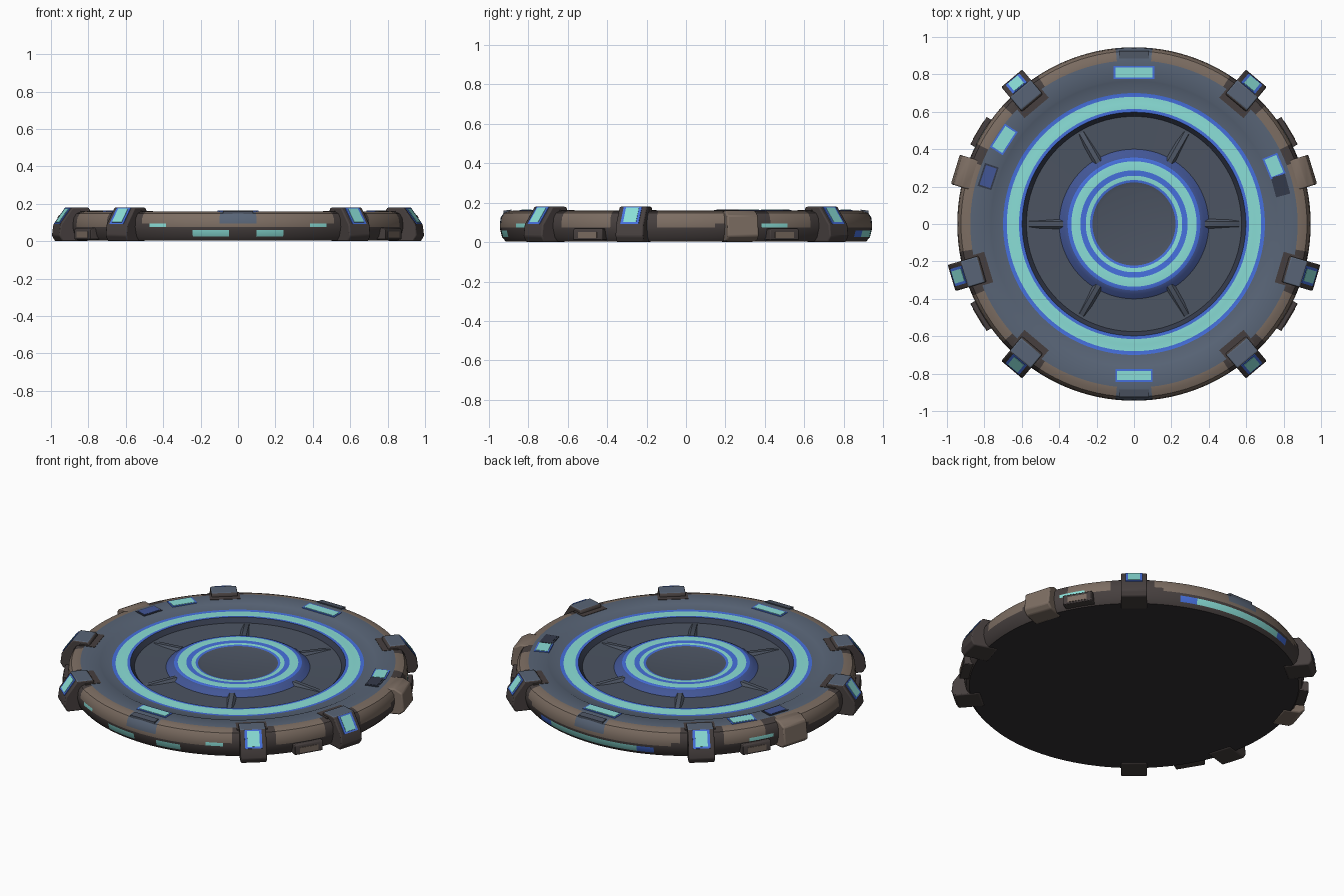
import bpy, bmesh, math
from mathutils import Matrix, Vector

if "Cube" in bpy.data.objects:
    bpy.data.objects.remove(bpy.data.objects["Cube"])


def lin(c):
    c /= 255
    return c / 12.92 if c <= 0.04045 else ((c + 0.055) / 1.055) ** 2.4


MATS = {}
for name, rgb in {"slate": (88, 100, 118), "dark slate": (76, 84, 98), "glow cyan": (138, 222, 215),
                  "glow blue": (70, 112, 222), "deep blue": (66, 86, 150), "tan": (124, 109, 98),
                  "dark brown": (70, 63, 62), "underside": (50, 47, 50), "groove": (52, 58, 74)}.items():
    m = bpy.data.materials.new(name)
    m.diffuse_color = (*[lin(v) for v in rgb], 1)
    m.use_nodes = True
    m.node_tree.nodes["Principled BSDF"].inputs["Base Color"].default_value = m.diffuse_color
    MATS[name] = m
NAMES = list(MATS)


def finish(name, bm, rule, bevel=0, angle=35):
    """Colour faces by a rule (name of face) and make the object."""
    bmesh.ops.recalc_face_normals(bm, faces=bm.faces)
    bm.normal_update()
    for f in bm.faces:
        f.material_index = NAMES.index(rule if isinstance(rule, str) else rule(f))
    me = bpy.data.meshes.new(name)
    bm.to_mesh(me)
    bm.free()
    for m in MATS.values():
        me.materials.append(m)
    ob = bpy.data.objects.new(name, me)
    bpy.context.collection.objects.link(ob)
    if bevel:
        b = ob.modifiers.new("bevel", "BEVEL")
        b.width, b.segments = bevel, 2
    bpy.ops.object.select_all(action='DESELECT')
    ob.select_set(True)
    bpy.context.view_layer.objects.active = ob
    bpy.ops.object.shade_smooth_by_angle(angle=math.radians(angle))
    return ob


def prism(profile, half, deg):
    """Extrude an (r, z) profile sideways and turn it to an angle round the disc."""
    bm = bmesh.new()
    a, b = [[bm.verts.new((r, s * half, z)) for r, z in profile] for s in (-1, 1)]
    bm.faces.new(a)
    bm.faces.new(b[::-1])
    n = len(a)
    for i in range(n):
        bm.faces.new((a[i], a[(i + 1) % n], b[(i + 1) % n], b[i]))
    bmesh.ops.rotate(bm, verts=bm.verts, matrix=Matrix.Rotation(math.radians(deg), 3, 'Z'))
    return bm


CLAMPS = [50, 130, 196.5, 230, 310, 343.5]
TAN_CLAMPS = [17, 163]


def near(a, targets, w):
    return any(abs((a - t + 180) % 360 - 180) < w for t in targets)


def rim(a):
    if near(a, [90, 270], 5):
        return "slate"
    if near(a, CLAMPS, 7) or near(a, [24, 156], 4):
        return "dark brown"
    return "tan"


def low_lights(a):
    if near(a, [261, 281], 5):
        return "glow cyan"
    if near(a, [90], 19):
        return "glow cyan"
    if near(a, [90], 23):
        return "glow blue"
    return "dark brown"


def mid_lights(a):
    if near(a, [297, 243, 29, 151], 4):
        return "glow cyan"
    return "dark brown" if near(a, CLAMPS + TAN_CLAMPS, 9) else "tan"


# Disc: lathe profile (r, z, colour of the band leading to the next point)
PROFILE = [
    (0.915, 0.004, "dark brown"), (0.933, 0.025, low_lights), (0.942, 0.06, "dark brown"),
    (0.945, 0.075, mid_lights), (0.944, 0.095, rim), (0.940, 0.125, rim), (0.925, 0.148, rim),
    (0.90, 0.157, rim), (0.875, 0.16, "slate"), (0.775, 0.16, "slate"), (0.765, 0.155, "slate"),
    (0.70, 0.148, "glow blue"), (0.68, 0.146, "glow cyan"), (0.645, 0.15, "glow cyan"),
    (0.615, 0.15, "glow blue"), (0.598, 0.15, "groove"), (0.575, 0.125, "dark slate"),
    (0.40, 0.122, "deep blue"), (0.375, 0.14, "deep blue"), (0.355, 0.15, "glow blue"),
    (0.335, 0.152, "glow cyan"), (0.287, 0.152, "glow blue"), (0.258, 0.15, "glow cyan"),
    (0.235, 0.15, "glow blue"), (0.222, 0.147, "dark slate"), (0.20, 0.142, "dark slate")]
N = 120
bm = bmesh.new()
rings = [[bm.verts.new((r * math.cos(2 * math.pi * k / N), r * math.sin(2 * math.pi * k / N), z))
          for k in range(N)] for r, z, _ in PROFILE]
band = {}
for i in range(len(rings) - 1):
    for k in range(N):
        j = (k + 1) % N
        f = bm.faces.new((rings[i][k], rings[i][j], rings[i + 1][j], rings[i + 1][k]))
        c = PROFILE[i][2]
        band[f] = c if isinstance(c, str) else c((k + 0.5) * 360 / N)
band[bm.faces.new(rings[-1])] = "dark slate"
band[bm.faces.new(rings[0][::-1])] = "underside"
finish("platform_disc", bm, lambda f: band[f], angle=30)

# Radial ribs across the recessed floor
for i in range(6):
    bm = prism([(0.38, 0.11), (0.38, 0.14), (0.56, 0.127), (0.585, 0.11)], 0.035, i * 60)
    d = Vector((math.cos(math.radians(i * 60)), math.sin(math.radians(i * 60)), 0))
    side = Vector((-d.y, d.x, 0))
    for v in bm.verts:
        if v.co.z > 0.12:
            v.co -= side * v.co.dot(side) * 0.65
    finish("floor_rib", bm, "dark slate")

# Edge clamps with a glowing panel on the sloping face
for a in CLAMPS:
    bm = prism([(0.845, 0.02), (0.845, 0.17), (0.855, 0.18), (0.945, 0.18), (1.01, 0.09),
                (1.018, 0.03), (1.0, 0.0), (0.86, 0.0)], 0.073, a)
    finish("edge_clamp", bm, lambda f: "slate" if f.normal.z > 0.9 else "dark brown", 0.008)
    p, q = Vector((0.945, 0.18)), Vector((1.01, 0.09))
    n = Vector((0.09, 0.065)).normalized()
    for label, half, t0, t1, h, col in (("panel_border", 0.048, 0.03, 0.99, 0.004, "glow blue"),
                                        ("panel_light", 0.034, 0.1, 0.9, 0.006, "glow cyan")):
        u, v = p.lerp(q, t0), p.lerp(q, t1)
        finish("clamp_" + label, prism([u - n * 0.002, u + n * h, v + n * h, v - n * 0.002], half, a), col)
    # worn plate under the clamp
    finish("clamp_base_plate", prism([(0.81, 0.157), (0.81, 0.162), (0.90, 0.162), (0.90, 0.15)], 0.085, a),
           "dark brown")

# Plain tan clamps
for a in TAN_CLAMPS:
    bm = prism([(0.87, 0.0), (0.87, 0.155), (0.94, 0.16), (0.985, 0.135), (1.0, 0.03), (0.97, 0.005)], 0.082, a)
    finish("tan_clamp", bm, "tan", 0.008)

# Low side brackets with an inset window
for a in (31, 149, 211, 329):
    bm = prism([(0.90, 0.01), (0.90, 0.07), (0.965, 0.07), (0.97, 0.06), (0.97, 0.01)], 0.085, a)
    finish("side_bracket", bm, "dark brown", 0.004)
    bm = prism([(0.96, 0.02), (0.96, 0.052), (0.973, 0.052), (0.973, 0.02)], 0.055, a)
    finish("bracket_window", bm, "tan")

# Lights and slots let into the top ring: angle, radius, half length, half width, colour
for a, r, hl, hw, col in ((90, 0.81, 0.10, 0.027, "glow cyan"), (270, 0.81, 0.09, 0.025, "glow cyan"),
                          (147, 0.83, 0.065, 0.032, "glow cyan"), (22.5, 0.81, 0.05, 0.034, "glow cyan"),
                          (162, 0.82, 0.055, 0.03, "deep blue"), (15, 0.81, 0.05, 0.03, "groove")):
    for label, g, z, c in (("frame", 0.009, 0.163, "glow blue" if col == "glow cyan" else "groove"),
                           ("light", 0, 0.165, col)):
        w = hw + g
        finish("top_" + label, prism([(r - w, 0.155), (r - w, z), (r + w, z), (r + w, 0.155)], hl + g, a), c)

# Small dark panels at front and back of the rim
for a in (90, 270):
    finish("rim_panel", prism([(0.885, 0.155), (0.885, 0.165), (0.925, 0.16), (0.925, 0.145)], 0.08, a), "dark slate")
